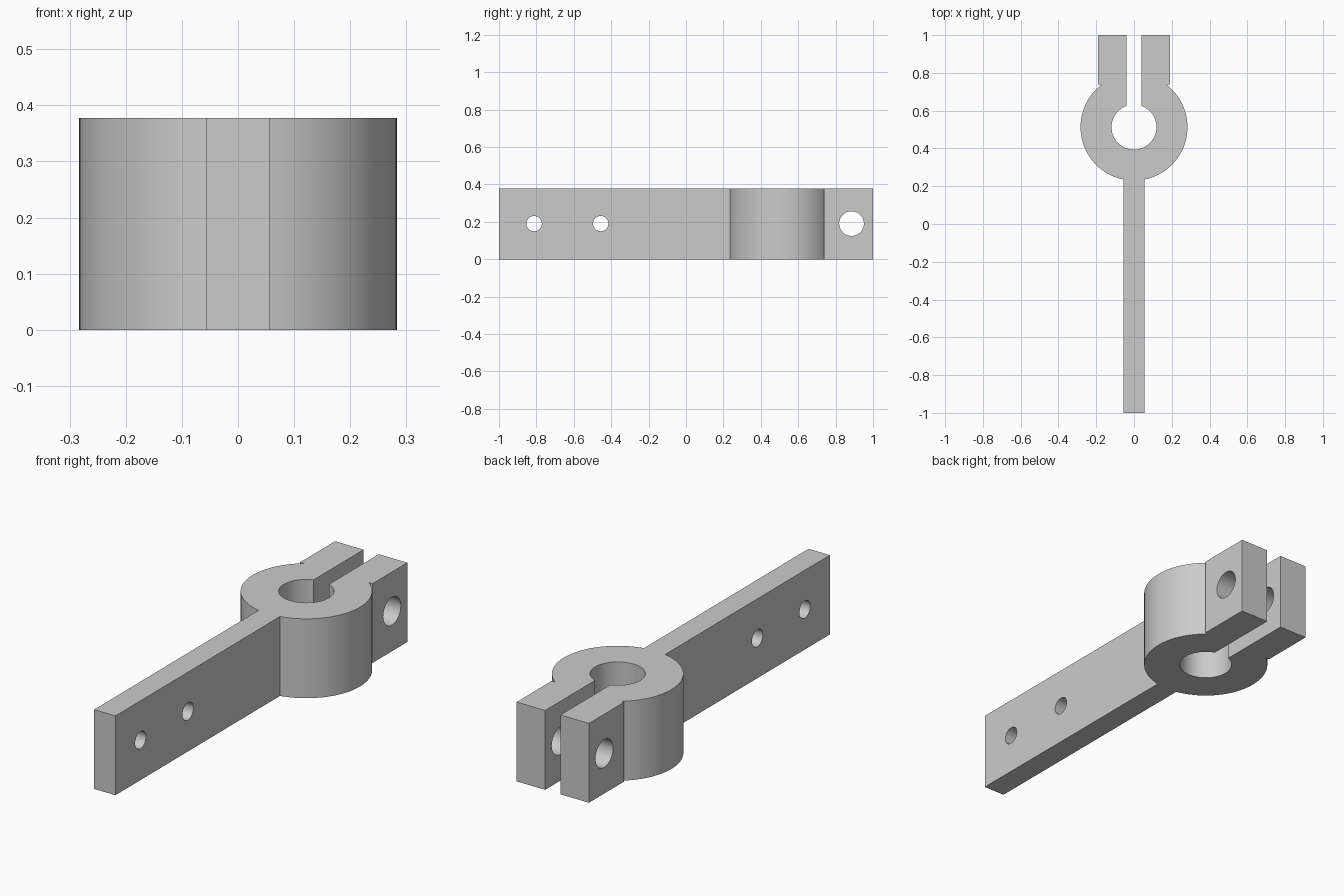
import bpy, bmesh
from math import sin, cos, asin, acos, pi, radians

if "Cube" in bpy.data.objects:
    bpy.data.objects.remove(bpy.data.objects["Cube"])

HEIGHT = 0.377
RING_Y, RING_R, BORE_R = 0.513, 0.283, 0.119
ARM_X, SLOT_X, EAR_X, EAR_Y = 0.056, 0.04, 0.19, 0.738

# Material
steel = bpy.data.materials.new("plain grey")
steel.use_nodes = True
grey = (0.6, 0.6, 0.6, 1)
steel.diffuse_color = grey
steel.node_tree.nodes["Principled BSDF"].inputs["Base Color"].default_value = grey


def arc(radius, start, end, steps):
    angles = [start + (end - start) * i / steps for i in range(steps + 1)]
    return [(radius * cos(a), RING_Y + radius * sin(a)) for a in angles]


# Clamp outline: arm, outer ring, ear, slot and bore on one side, then mirrored
half = [(ARM_X, -1)]
half += arc(RING_R, -acos(ARM_X / RING_R), asin((EAR_Y - RING_Y) / RING_R), 40)
half += [(EAR_X, EAR_Y), (EAR_X, 1), (SLOT_X, 1)]
half += arc(BORE_R, acos(SLOT_X / BORE_R), -pi / 2, 32)
outline = half + [(-x, y) for x, y in reversed(half[:-1])]

bm = bmesh.new()
base = bm.faces.new([bm.verts.new((x, y, 0)) for x, y in outline])
top = bmesh.ops.extrude_face_region(bm, geom=[base])["geom"]
bmesh.ops.translate(bm, vec=(0, 0, HEIGHT),
                    verts=[v for v in top if isinstance(v, bmesh.types.BMVert)])
bmesh.ops.recalc_face_normals(bm, faces=bm.faces)
mesh = bpy.data.meshes.new("shaft_clamp")
bm.to_mesh(mesh)
bm.free()
mesh.materials.append(steel)
clamp = bpy.data.objects.new("shaft_clamp", mesh)
bpy.context.collection.objects.link(clamp)

# Cross holes: two in the arm, one through both ears
holes = (("arm_end_hole", -0.812, 0.041), ("arm_middle_hole", -0.456, 0.041),
         ("ear_bolt_hole", 0.885, 0.066))
for name, y, radius in holes:
    bpy.ops.mesh.primitive_cylinder_add(vertices=48, radius=radius, depth=1,
                                        location=(0, y, HEIGHT / 2 + 0.002),
                                        rotation=(0, pi / 2, 0))
    cutter = bpy.context.object
    cutter.name = name + "_cutter"
    cutter.data.materials.append(steel)
    cut = clamp.modifiers.new(name, "BOOLEAN")
    cut.operation, cut.solver, cut.object = "DIFFERENCE", "EXACT", cutter
    bpy.context.view_layer.objects.active = clamp
    bpy.ops.object.modifier_apply(modifier=name)
    bpy.data.objects.remove(cutter)

# Smooth curved walls, sharp edges
bpy.ops.object.select_all(action="DESELECT")
clamp.select_set(True)
bpy.context.view_layer.objects.active = clamp
bpy.ops.object.shade_smooth_by_angle(angle=radians(30))
